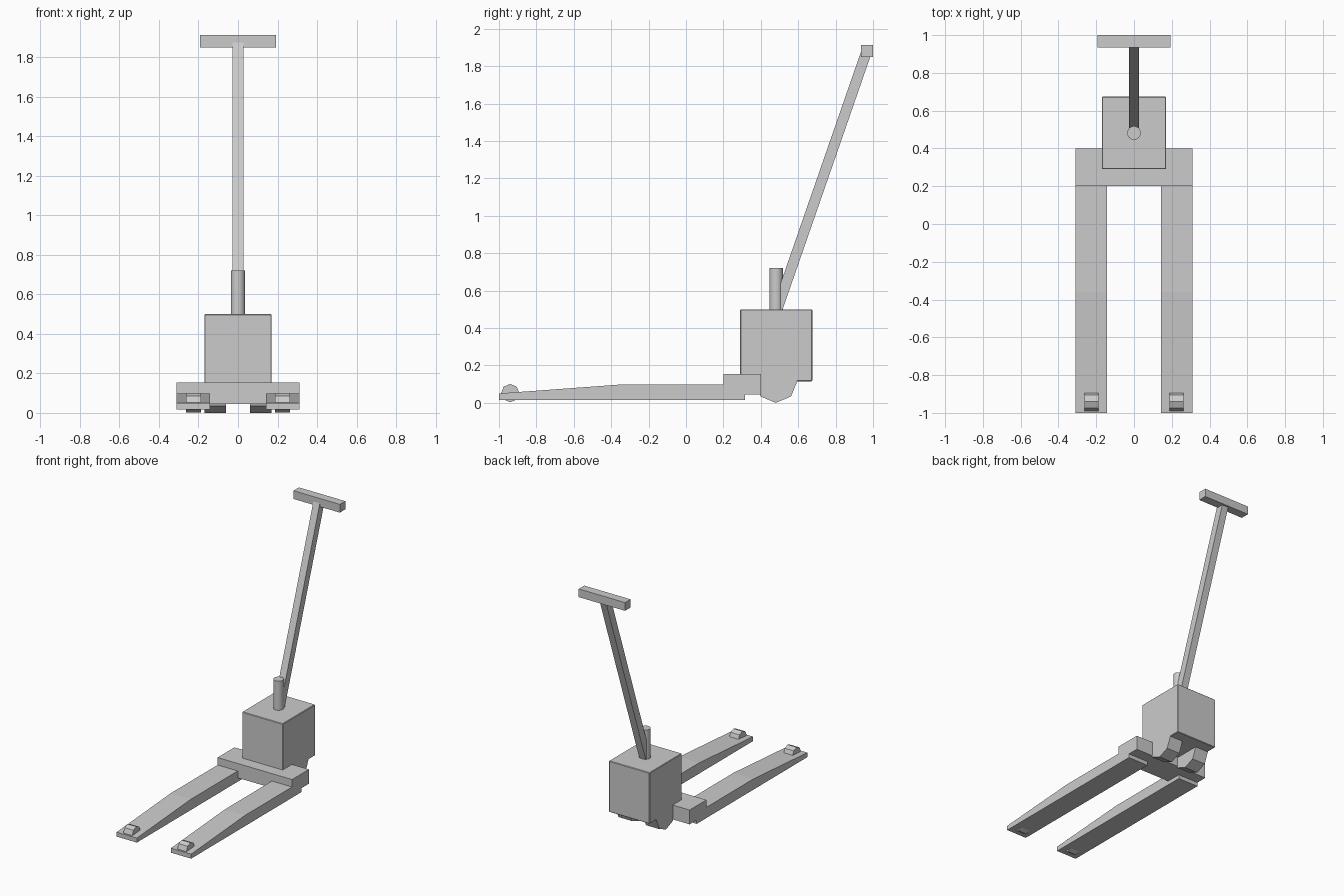
import bpy
import bmesh
import math
from mathutils import Vector

cube = bpy.data.objects.get("Cube")
if cube:
    bpy.data.objects.remove(cube, do_unlink=True)

# Single painted-metal colour
grey = bpy.data.materials.new("light_grey")
grey.use_nodes = True
COLOUR = (0.6, 0.6, 0.6, 1)
grey.diffuse_color = COLOUR
grey.node_tree.nodes["Principled BSDF"].inputs["Base Color"].default_value = COLOUR


def finish(name, bm):
    bmesh.ops.recalc_face_normals(bm, faces=bm.faces)
    mesh = bpy.data.meshes.new(name)
    bm.to_mesh(mesh)
    bm.free()
    mesh.materials.append(grey)
    obj = bpy.data.objects.new(name, mesh)
    bpy.context.collection.objects.link(obj)
    return obj


def extrude_profile(name, profile, x0, x1):
    """Extrude a (y, z) side profile from x0 to x1."""
    bm = bmesh.new()
    face = bm.faces.new([bm.verts.new((x0, y, z)) for y, z in profile])
    ext = bmesh.ops.extrude_face_region(bm, geom=[face])
    verts = [g for g in ext["geom"] if isinstance(g, bmesh.types.BMVert)]
    bmesh.ops.translate(bm, verts=verts, vec=(x1 - x0, 0, 0))
    return finish(name, bm)


def box(name, half_x, y0, y1, z0, z1):
    profile = [(y0, z0), (y1, z0), (y1, z1), (y0, z1)]
    return extrude_profile(name, profile, -half_x, half_x)


def wheel(name, x0, x1, y, z, r, sides=8):
    """Faceted wheel with a corner pointing straight down."""
    angles = [2 * math.pi * i / sides for i in range(sides)]
    ring = [(y + r * math.sin(a), z - r * math.cos(a)) for a in angles]
    return extrude_profile(name, ring, x0, x1)


# Forks, tip rollers and steering wheels, on both sides
fork_profile = [(-1, 0.016), (0.315, 0.016), (0.315, 0.097), (-0.36, 0.097), (-1, 0.05)]
for side, s in (("left", 1), ("right", -1)):
    extrude_profile(side + "_fork", fork_profile, s * 0.142, s * 0.31)
    wheel(side + "_fork_roller", s * 0.188, s * 0.263, -0.94, 0.052, 0.049)
    wheel(side + "_steering_wheel", s * 0.06, s * 0.17, 0.48, 0.115, 0.115)

# Crossbar joining the forks
box("crossbar", 0.31, 0.2, 0.4, 0.045, 0.153)

# Pump housing with slightly softened edges
housing = box("pump_housing", 0.17, 0.29, 0.675, 0.115, 0.5)
bevel = housing.modifiers.new("edge_bevel", 'BEVEL')
bevel.width = 0.004
bevel.segments = 1

# Hydraulic column
bpy.ops.mesh.primitive_cylinder_add(vertices=32, radius=0.036, depth=0.24,
                                    location=(0, 0.482, 0.6))
column = bpy.context.object
column.name = "hydraulic_column"
column.data.materials.append(grey)
bpy.ops.object.shade_smooth_by_angle(angle=math.radians(40))

# Slanted square shaft of the handle
bottom, top = Vector((0.475, 0.465)), Vector((0.962, 1.868))
direction = (top - bottom).normalized()
across = Vector((direction.y, -direction.x)) * 0.028
shaft = [bottom - across, bottom + across, top + across, top - across]
extrude_profile("handle_shaft", shaft, -0.027, 0.027)

# Grip bar
box("handle_grip", 0.193, 0.935, 1.0, 1.85, 1.912)
